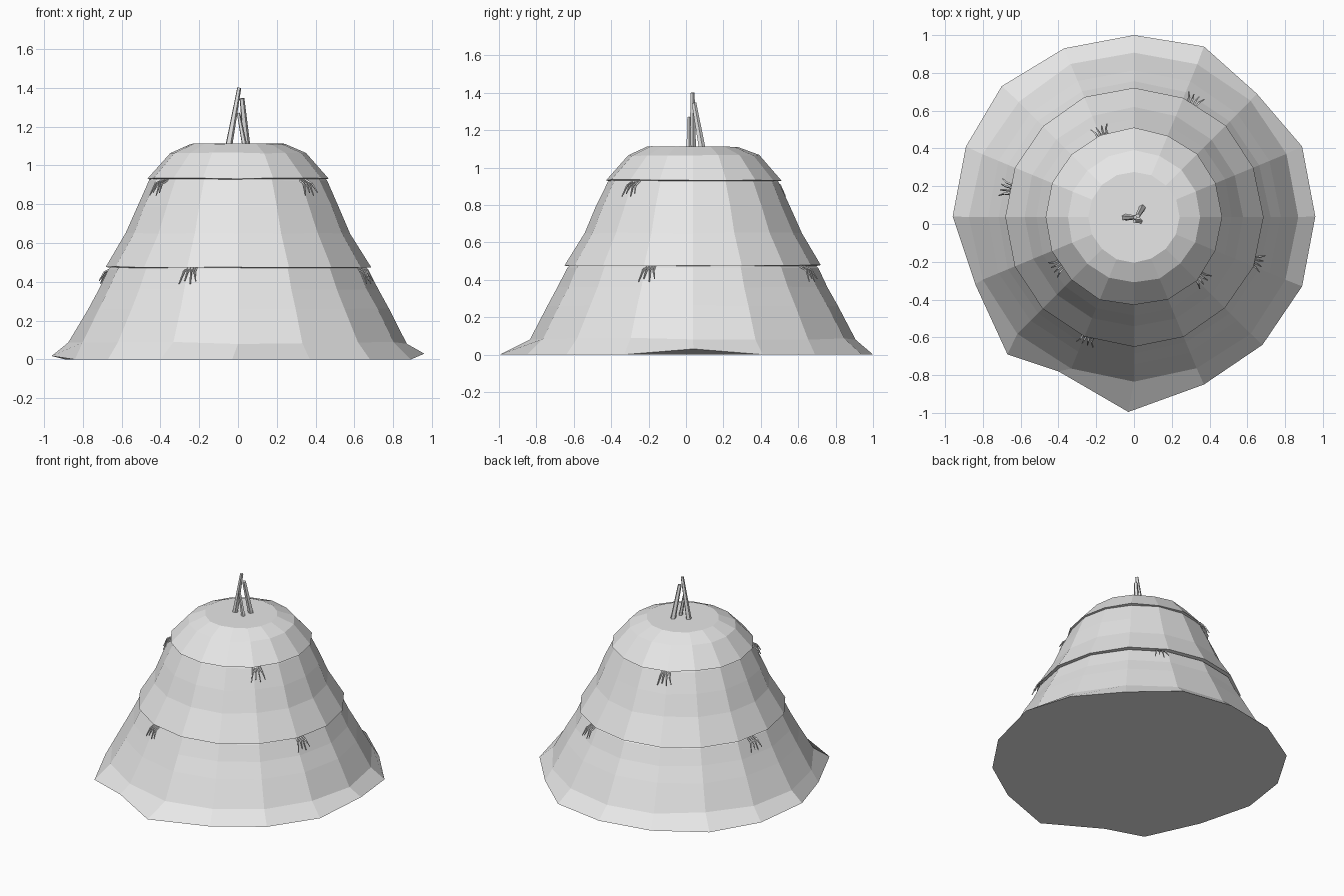
import bpy, bmesh, math, random
from mathutils import Vector

if "Cube" in bpy.data.objects:
    bpy.data.objects.remove(bpy.data.objects["Cube"])

random.seed(4)
N = 16
CY = 0.037  # centre line of the stack

straw = bpy.data.materials.new("pale grey")
straw.diffuse_color = (0.8, 0.8, 0.8, 1)
straw.use_nodes = True
straw.node_tree.nodes["Principled BSDF"].inputs["Base Color"].default_value = straw.diffuse_color


def finish(bm, name):
    bmesh.ops.recalc_face_normals(bm, faces=bm.faces[:])
    me = bpy.data.meshes.new(name)
    bm.to_mesh(me)
    bm.free()
    me.materials.append(straw)
    ob = bpy.data.objects.new(name, me)
    bpy.context.collection.objects.link(ob)
    return ob


def ring(r, z, jitter=0.0):
    pts = []
    for k in range(N):
        a = math.pi / 2 - k * 2 * math.pi / N
        d = r + random.uniform(-jitter, jitter)
        pts.append((d * math.cos(a), CY + d * math.sin(a),
                    z + random.uniform(-jitter, jitter) * 0.7))
    return pts


def loft(name, rings):
    """Join rings from top to bottom and close both ends."""
    bm = bmesh.new()
    rows = [[bm.verts.new(p) for p in r] for r in rings]
    for a, b in zip(rows, rows[1:]):
        for k in range(N):
            j = (k + 1) % N
            bm.faces.new((a[k], a[j], b[j], b[k]))
    bm.faces.new(rows[0])
    bm.faces.new(rows[-1])
    return finish(bm, name)


# Ragged footprint of the lowest layer, clockwise from the back
foot = [(0, 1.0), (.37, .94), (.65, .69), (.89, .41), (.96, .04), (.89, -.33),
        (.68, -.64), (.37, -.85), (-.03, -.995), (-.40, -.78), (-.67, -.69),
        (-.84, -.32), (-.96, .04), (-.89, .41), (-.70, .73), (-.37, .93)]
base = [(x, y, {4: .03, 12: .018}.get(i, 0)) for i, (x, y) in enumerate(foot)]

# Three overlapping layers
loft("top_cap", [ring(.24, 1.112, .003), ring(.35, 1.065, .005),
                 ring(.47, .932, .005), ring(.44, .926)])
loft("middle_layer", [ring(.44, .95), ring(.458, .92, .002), ring(.52, .79, .004),
                      ring(.58, .65, .004), ring(.684, .476, .004),
                      ring(.645, .471)])
loft("bottom_skirt", [ring(.64, .49), ring(.67, .465, .002), ring(.72, .36, .004),
                      ring(.775, .26, .004), ring(.87, .085, .008), base])


def rod(bm, path, radii, sides):
    """Tube along a short path."""
    path = [Vector(p) for p in path]
    d = (path[-1] - path[0]).normalized()
    u = d.orthogonal().normalized()
    v = d.cross(u)
    rows = []
    for p, r in zip(path, radii):
        rows.append([bm.verts.new(p + r * (u * math.cos(t) + v * math.sin(t)))
                     for t in (2 * math.pi * (i + .5) / sides for i in range(sides))])
    for a, b in zip(rows, rows[1:]):
        for i in range(sides):
            j = (i + 1) % sides
            bm.faces.new((a[i], a[j], b[j], b[i]))
    bm.faces.new(rows[0])
    bm.faces.new(rows[-1])


# Three leaning poles on top
for i, (a, b, r0, r1) in enumerate([
        ((-.05, .035, 1.09), (.006, .035, 1.40), .019, .011),
        ((.046, .088, 1.09), (.02, .042, 1.345), .019, .013),
        ((.036, .015, 1.09), (.002, .015, 1.27), .014, .009)]):
    bm = bmesh.new()
    rod(bm, [a, b], [r0, r1], 5)
    finish(bm, "pole_%d" % (i + 1))

# Loose straw tufts hanging from the layer edges
tufts = [(-.18, .50, .93), (.37, -.30, .93), (-.41, -.23, .93),
         (.32, .66, .475), (-.68, .19, .475), (.65, -.20, .475), (-.25, -.61, .475)]
for n, (x, y, z) in enumerate(tufts):
    out = Vector((x, y - CY, 0)).normalized()
    side = Vector((-out.y, out.x, 0))
    lip = .458 if z > .7 else .668
    root = out * lip + Vector((0, CY, z))
    bm = bmesh.new()
    for k in range(4):
        s = (k - 1.5) / 1.5
        drop = .085 - .015 * (k % 2)
        rod(bm, [root + side * s * .022 - out * .02,
                 root + side * s * .03 + out * .03 - Vector((0, 0, .025)),
                 root + side * s * .046 + out * .055 - Vector((0, 0, drop))],
            [.006, .006, .003], 4)
    finish(bm, "straw_tuft_%d" % (n + 1))
